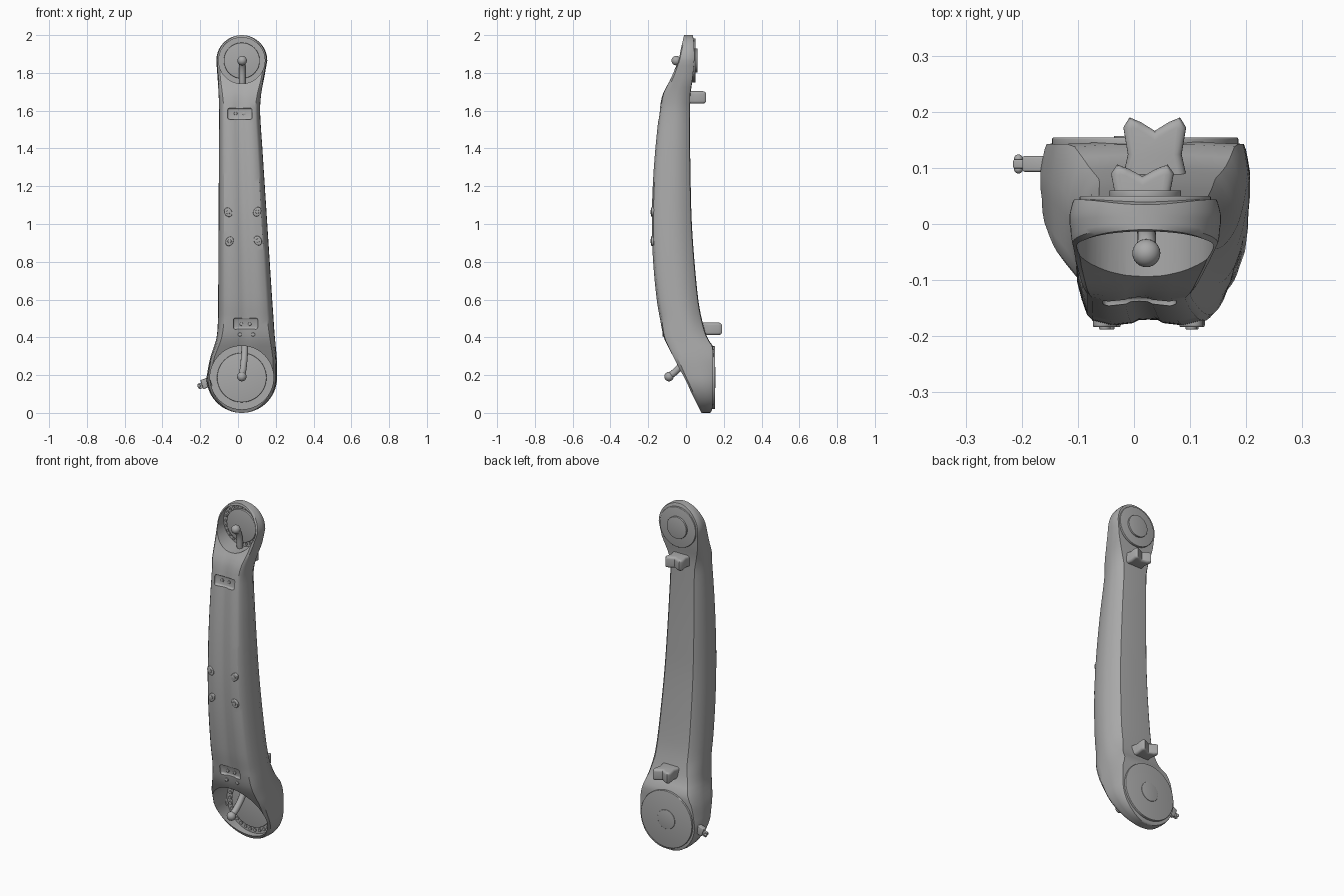
import bpy, bmesh, math
from mathutils import Matrix, Vector

if "Cube" in bpy.data.objects:
    bpy.data.objects.remove(bpy.data.objects["Cube"])

grey = bpy.data.materials.new("plain_grey")
grey.use_nodes = True
grey.diffuse_color = (0.4, 0.4, 0.4, 1)
grey.node_tree.nodes["Principled BSDF"].inputs["Base Color"].default_value = (0.4, 0.4, 0.4, 1)


def select_only(ob):
    bpy.ops.object.select_all(action='DESELECT')
    ob.select_set(True)
    bpy.context.view_layer.objects.active = ob


def finish(name, bm, bevel=0, smooth=True, angle=35):
    if bevel:
        edges = [e for e in bm.edges if e.calc_face_angle(0) > 0.5]
        bmesh.ops.bevel(bm, geom=edges, offset=bevel, segments=3, profile=0.5,
                        affect='EDGES', clamp_overlap=True)
    bmesh.ops.recalc_face_normals(bm, faces=bm.faces)
    mesh = bpy.data.meshes.new(name)
    bm.to_mesh(mesh)
    bm.free()
    mesh.materials.append(grey)
    ob = bpy.data.objects.new(name, mesh)
    bpy.context.collection.objects.link(ob)
    if smooth:
        select_only(ob)
        bpy.ops.object.shade_smooth_by_angle(angle=math.radians(angle))
    return ob


def disc(name, x, z, y0, y1, r, sides=48, bevel=0, oval=1, turn=0):
    """Cylinder along y from y0 to y1."""
    bm = bmesh.new()
    place = (Matrix.Translation((x, (y0 + y1) / 2, z)) @ Matrix.Rotation(turn, 4, 'Y')
             @ Matrix.Diagonal((1, 1, oval, 1)) @ Matrix.Rotation(math.pi / 2, 4, 'X'))
    bmesh.ops.create_cone(bm, cap_ends=True, segments=sides, radius1=r, radius2=r,
                          depth=abs(y1 - y0), matrix=place)
    return finish(name, bm, bevel)


def box(name, centre, size, bevel=0, rot=None):
    bm = bmesh.new()
    place = Matrix.Translation(centre) @ (rot or Matrix()) @ Matrix.Diagonal((*size, 1))
    bmesh.ops.create_cube(bm, size=1, matrix=place)
    return finish(name, bm, bevel)


def ball(name, centre, r):
    bm = bmesh.new()
    bmesh.ops.create_uvsphere(bm, u_segments=24, v_segments=16, radius=r,
                              matrix=Matrix.Translation(centre))
    return finish(name, bm, angle=60)


def tube(name, points, r):
    curve = bpy.data.curves.new(name, 'CURVE')
    curve.dimensions = '3D'
    curve.bevel_depth = r
    curve.bevel_resolution = 4
    curve.use_fill_caps = True
    spline = curve.splines.new('BEZIER')
    spline.bezier_points.add(len(points) - 1)
    for bp, p in zip(spline.bezier_points, points):
        bp.co = p
        bp.handle_left_type = bp.handle_right_type = 'AUTO'
    curve.materials.append(grey)
    ob = bpy.data.objects.new(name, curve)
    bpy.context.collection.objects.link(ob)
    select_only(ob)
    bpy.ops.object.convert(target='MESH')
    bpy.ops.object.shade_smooth_by_angle(angle=math.radians(50))
    return ob


# Round ends: centre x, centre z, radius
CX = 0.02
LOW_Z, LOW_R = 0.187, 0.187
TOP_Z, TOP_R = 1.865, 0.135

# Outline along the height: z, left x, right x, front y, back y
OUTLINE = [
    (0.187, -0.167, 0.207, -0.012, 0.145),
    (0.28, -0.15, 0.206, -0.058, 0.145),
    (0.35, -0.128, 0.200, -0.095, 0.143),
    (0.40, -0.113, 0.195, -0.118, 0.112),
    (0.50, -0.106, 0.188, -0.138, 0.083),
    (0.60, -0.105, 0.181, -0.155, 0.065),
    (0.80, -0.104, 0.168, -0.174, 0.045),
    (1.00, -0.103, 0.155, -0.181, 0.031),
    (1.20, -0.102, 0.142, -0.176, 0.025),
    (1.40, -0.101, 0.129, -0.162, 0.022),
    (1.60, -0.100, 0.117, -0.140, 0.022),
    (1.69, -0.103, 0.123, -0.122, 0.024),
    (1.77, -0.108, 0.138, -0.080, 0.036),
    (1.865, -0.115, 0.155, -0.042, 0.045),
]


def slope(i, k):
    a, b = OUTLINE[max(i - 1, 0)], OUTLINE[min(i + 1, len(OUTLINE) - 1)]
    return (b[k] - a[k]) / (b[0] - a[0])


def sample(z):
    i = max(j for j in range(len(OUTLINE) - 1) if OUTLINE[j][0] <= z + 1e-6)
    a, b = OUTLINE[i], OUTLINE[i + 1]
    h = b[0] - a[0]
    t = (z - a[0]) / h
    return [a[k] * (2*t**3 - 3*t*t + 1) + b[k] * (3*t*t - 2*t**3)
            + h * (slope(i, k) * (t**3 - 2*t*t + t) + slope(i + 1, k) * (t**3 - t*t))
            for k in range(1, 5)]


def section(z, left, right, front, back):
    """Closed ring: grooved front, full sides, rounded back; ends are squarer."""
    end = max(0, min(1, max((0.5 - z) / 0.2, (z - 1.62) / 0.15)))
    f, b, g = 0.85 + 0.11 * end, 0.70 + 0.24 * end, 1 - end
    half = [(0, 0.05 * g), (0.14, 0.045 * g), (0.22, 0.02 * g), (0.5, 0), (f - 0.08, 0.04 * g),
            (f, 0.09), ((f + 1) / 2, 0.22), (0.985, 0.36), (1, 0.5), (1, 0.66),
            ((b + 2) / 3, 0.8), ((2 * b + 1) / 3, 0.92), (b, 0.985), (b * 0.5, 1), (0, 1)]
    ring = half + [(-u, v) for u, v in half[-2:0:-1]]
    mid, w = (left + right) / 2, (right - left) / 2
    return [Vector((mid + u * w, front + v * (back - front), z)) for u, v in ring]


# Main shell lofted from bottom to top
rings = []
STEPS = 14
for i in range(STEPS):
    a = math.radians(4 + 86 * i / STEPS)
    z, w = LOW_Z - LOW_R * math.cos(a), LOW_R * math.sin(a)
    rings.append(section(z, CX - w, CX + w, 0.082 - 0.5 * z, 0.145 - 0.02 * (1 - math.sin(a)) ** 2))
for i in range(61):
    z = LOW_Z + (TOP_Z - LOW_Z) * i / 60
    rings.append(section(z, *sample(z)))
for i in range(1, STEPS + 1):
    a = math.radians(86 * i / STEPS)
    z, w = TOP_Z + TOP_R * math.sin(a), TOP_R * math.cos(a)
    rings.append(section(z, CX - w, CX + w, -0.042 + 0.032 * math.sin(a), 0.045 - 0.01 * math.sin(a) ** 4))

bm = bmesh.new()
loops = [[bm.verts.new(p) for p in ring] for ring in rings]
for lo, hi in zip(loops, loops[1:]):
    for j in range(len(lo)):
        k = (j + 1) % len(lo)
        bm.faces.new((lo[j], lo[k], hi[k], hi[j]))
bm.faces.new(loops[0])
bm.faces.new(loops[-1])
shell = finish("arm_shell", bm, smooth=False)

# Open end sockets and the two shallow front recesses
RECESSES = [(0.01, 1.585, -0.142, -0.09), (0.04, 0.47, -0.134, 0.18)]
cutters = [disc("low_socket_cutter", CX, LOW_Z, -0.4, 0.11, 0.168, 64),
           disc("top_socket_cutter", CX, TOP_Z, -0.4, 0.012, 0.122, 64)]
for x, z, y, tilt in RECESSES:
    cutters.append(box("recess_cutter", (x, y - 0.01, z), (0.13, 0.05, 0.06), 0.01,
                       Matrix.Rotation(tilt, 4, 'X')))
for cutter in cutters:
    cutter.hide_render = True
    mod = shell.modifiers.new("cut", 'BOOLEAN')
    mod.operation = 'DIFFERENCE'
    mod.solver = 'EXACT'
    mod.object = cutter
    select_only(shell)
    bpy.ops.object.modifier_apply(modifier=mod.name)
    bpy.data.objects.remove(cutter)
select_only(shell)
bpy.ops.object.shade_smooth_by_angle(angle=math.radians(32))

# Recess screws
for x, z, y, tilt in RECESSES:
    for side in (-1, 1):
        disc("recess_screw", x + side * 0.022, z, y + 0.02, y + 0.009, 0.009, 16, 0.002)
for x in (0.01, 0.08):
    disc("front_screw", x, 0.415, -0.1, -0.124, 0.01, 16, 0.002)

# Socket floors with bolt circles, and the round covers on the back
for name, z, floor, r, count in (("low", LOW_Z, 0.11, 0.168, 30), ("top", TOP_Z, 0.012, 0.122, 24)):
    disc(name + "_socket_hub", CX, z, floor + 0.005, floor - 0.012, r * 0.78, 48, 0.003)
    for i in range(count):
        a = math.tau * i / count
        disc(name + "_socket_bolt", CX + r * 0.88 * math.cos(a), z + r * 0.88 * math.sin(a),
             floor + 0.003, floor - 0.007, r * 0.055, 10)
disc("low_back_cover", CX, LOW_Z, 0.135, 0.154, 0.166, 64, 0.003)
disc("low_back_cap", CX, LOW_Z, 0.15, 0.157, 0.056, 48, 0.002)
disc("top_back_cover", CX, TOP_Z, 0.035, 0.050, 0.117, 64, 0.003)
disc("top_back_cap", CX, TOP_Z, 0.045, 0.060, 0.064, 48, 0.002)

# Bent levers with ball ends
tube("low_lever", [(0.02, -0.09, 0.192), (0.026, -0.05, 0.225), (0.033, 0.0, 0.29),
                   (0.037, 0.03, 0.37)], 0.018)
ball("low_lever_ball", (0.02, -0.09, 0.192), 0.025)
tube("top_lever", [(0.022, -0.052, 1.865), (0.022, -0.03, 1.84), (0.022, -0.012, 1.735)], 0.017)
ball("top_lever_ball", (0.022, -0.052, 1.865), 0.025)

# Four oval pads on the front
for x, z, turn in ((-0.052, 1.062, 0.5), (0.102, 1.065, -0.5), (-0.045, 0.908, -0.5), (0.105, 0.912, 0.5)):
    disc("oval_pad", x, z, -0.155, -0.184, 0.02, 24, 0.004, 1.3, -turn)
    disc("oval_pad_screw", x, z, -0.18, -0.188, 0.01, 16, 0.002)

# Saddle hooks on the back
SADDLE = [(-0.06, 0), (-0.048, 0.45), (-0.056, 0.85), (-0.045, 1), (-0.025, 0.93), (0, 0.8)]
for name, x, z, y0, y1 in (("low_saddle", 0.037, 0.445, 0.07, 0.19), ("top_saddle", 0.015, 1.67, 0.0, 0.106)):
    profile = SADDLE + [(-u, v) for u, v in SADDLE[-2::-1]]
    bm = bmesh.new()
    base = bm.faces.new([bm.verts.new((x + u, y0 + v * (y1 - y0), z - 0.033)) for u, v in profile])
    up = bmesh.ops.extrude_face_region(bm, geom=[base])["geom"]
    bmesh.ops.translate(bm, vec=(0, 0, 0.066), verts=[v for v in up if isinstance(v, bmesh.types.BMVert)])
    rims = [e for e in bm.edges if abs(e.verts[0].co.z - e.verts[1].co.z) < 1e-4]
    bmesh.ops.bevel(bm, geom=rims, offset=0.014, segments=4, profile=0.5, affect='EDGES', clamp_overlap=True)
    finish(name, bm, angle=50)

# Plug on the lower right side
lean = Matrix.Rotation(-0.35, 4, 'Y')
box("plug_base", (-0.168, 0.107, 0.158), (0.05, 0.028, 0.05), 0.004, lean)
box("plug_tip", (-0.195, 0.107, 0.144), (0.034, 0.016, 0.03), 0.003, lean)
for y in (0.098, 0.116):
    ball("plug_pin", (-0.206, y, 0.142), 0.008)
